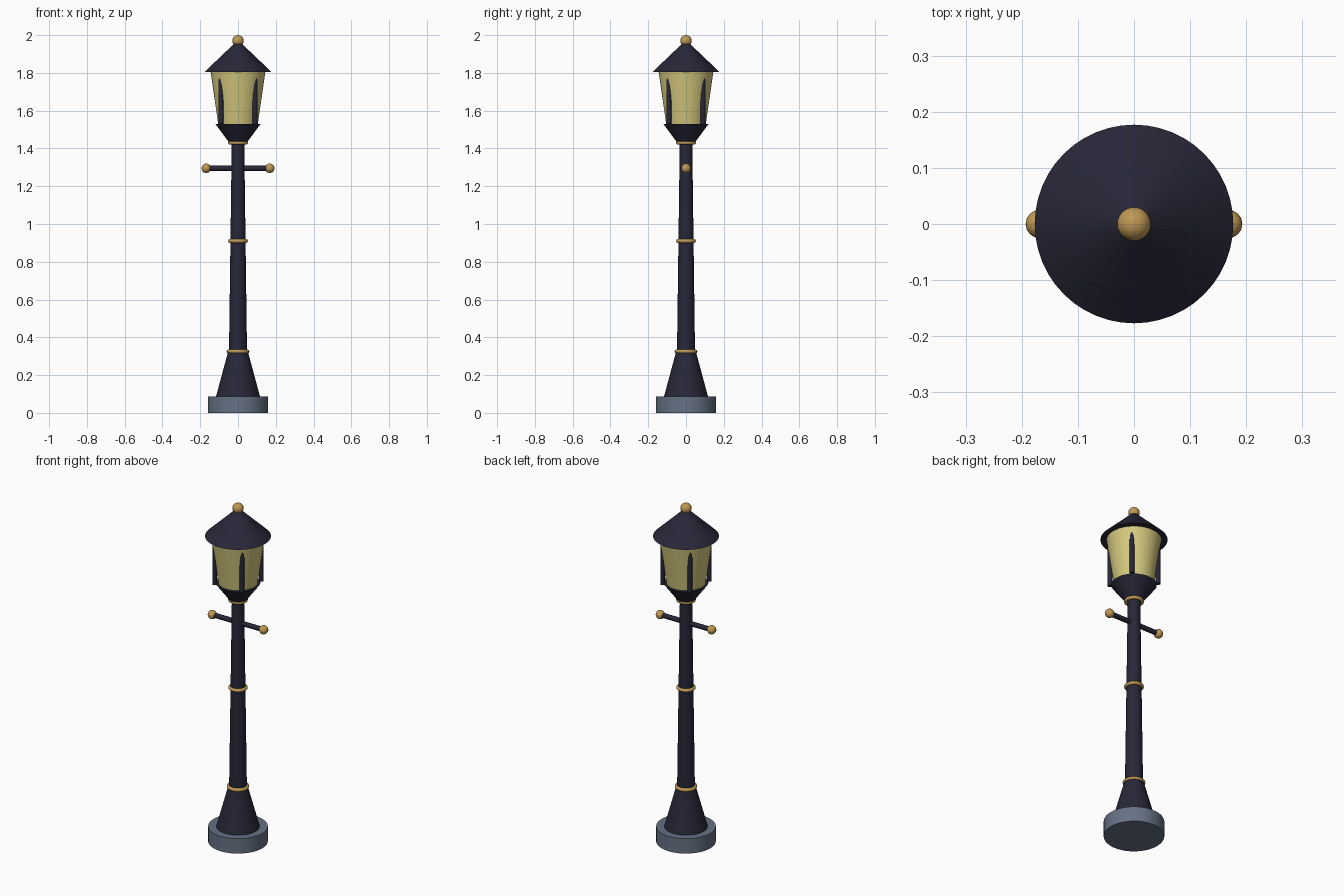
import bpy
from math import radians, cos, sin, pi

cube = bpy.data.objects.get("Cube")
if cube:
    bpy.data.objects.remove(cube, do_unlink=True)


def material(name, rgb):
    mat = bpy.data.materials.new(name)
    mat.use_nodes = True
    mat.diffuse_color = (*rgb, 1)
    mat.node_tree.nodes["Principled BSDF"].inputs["Base Color"].default_value = (*rgb, 1)
    return mat


iron = material("dark iron", (0.02, 0.02, 0.04))
brass = material("brass", (0.53, 0.32, 0.09))
stone = material("grey stone", (0.13, 0.165, 0.23))
glass = material("warm glass", (0.66, 0.58, 0.21))


def finish(name, mat):
    obj = bpy.context.object
    obj.name = name
    obj.data.materials.append(mat)
    bpy.ops.object.shade_smooth_by_angle(angle=radians(35))
    return obj


def frustum(name, mat, z0, z1, r0, r1, x=0, y=0, sides=48):
    bpy.ops.mesh.primitive_cone_add(vertices=sides, radius1=r0, radius2=r1,
                                    depth=z1 - z0, location=(x, y, (z0 + z1) / 2))
    return finish(name, mat)


def ball(name, x, z, r):
    bpy.ops.mesh.primitive_uv_sphere_add(segments=32, ring_count=16, radius=r, location=(x, 0, z))
    return finish(name, brass)


def ring(name, z, r):
    bpy.ops.mesh.primitive_torus_add(major_radius=r, minor_radius=0.01, location=(0, 0, z),
                                     major_segments=48, minor_segments=12)
    return finish(name, brass)


# Post
frustum("stone_base", stone, 0, 0.088, 0.16, 0.16)
frustum("flared_foot", iron, 0.088, 0.325, 0.116, 0.052)
frustum("post", iron, 0.3, 1.44, 0.048, 0.033)
ring("lower_ring", 0.325, 0.05)
ring("middle_ring", 0.91, 0.042)
ring("upper_ring", 1.43, 0.043)

# Ladder bar with end balls
bpy.ops.mesh.primitive_cylinder_add(vertices=24, radius=0.014, depth=0.336,
                                    location=(0, 0, 1.295), rotation=(0, pi / 2, 0))
finish("ladder_bar", iron)
for side, x in (("left", 0.168), ("right", -0.168)):
    ball(side + "_bar_ball", x, 1.295, 0.025)

# Lantern
frustum("lantern_cup", iron, 1.43, 1.53, 0.046, 0.12)
frustum("lantern_glass", glass, 1.53, 1.807, 0.105, 0.145)
for i in range(4):
    a = pi / 4 + i * pi / 2
    frustum(f"lantern_strut_{i + 1}", iron, 1.53, 1.807, 0.013, 0.013,
            0.127 * cos(a), 0.127 * sin(a), 16)
frustum("lantern_roof", iron, 1.805, 1.955, 0.177, 0.02)
ball("finial", 0, 1.97, 0.03)
